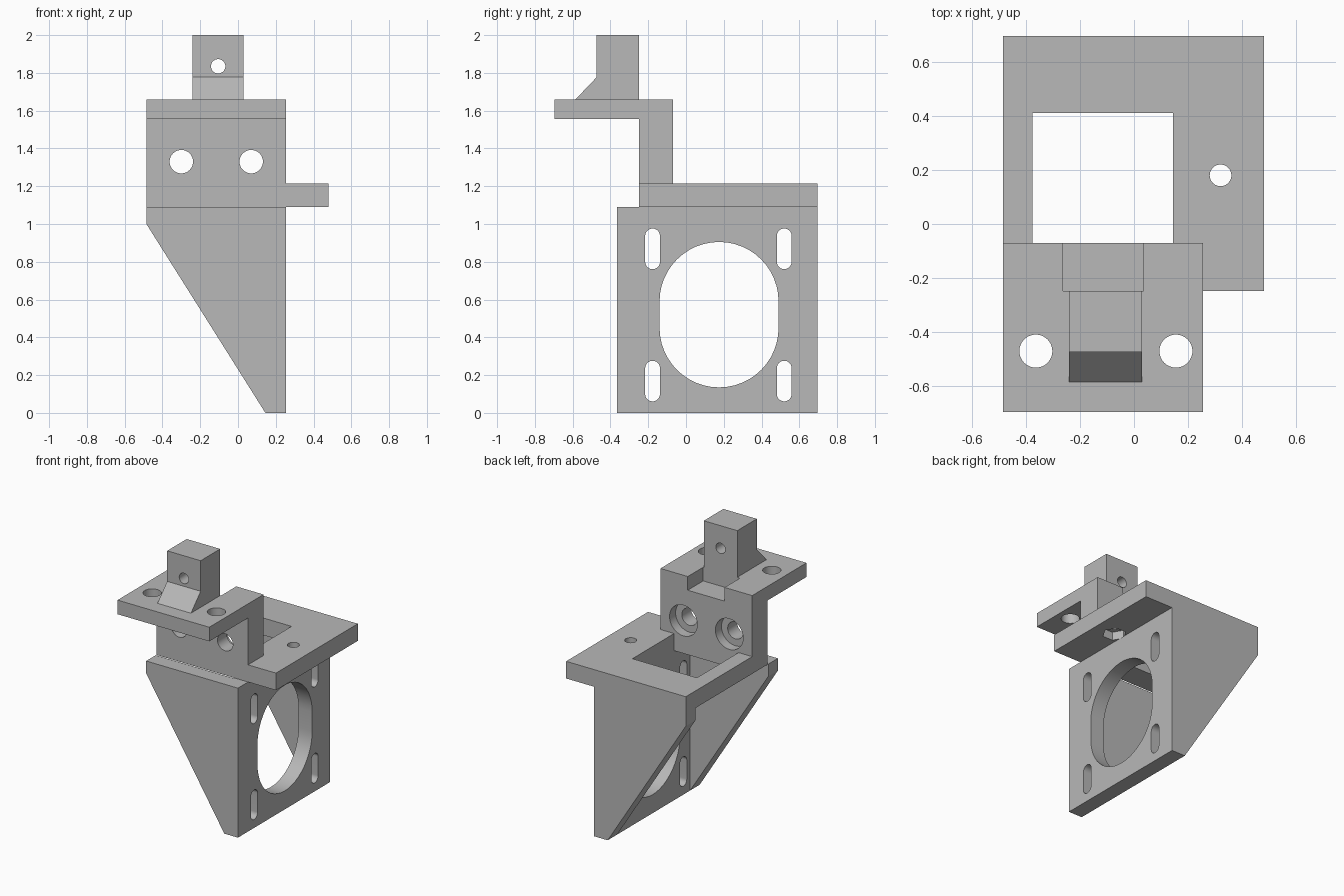
import bpy, bmesh, math
from mathutils import Vector

cube = bpy.data.objects.get("Cube")
if cube:
    bpy.data.objects.remove(cube, do_unlink=True)

# Single plain grey material
grey = bpy.data.materials.new("plain grey")
grey.use_nodes = True
colour = (0.48, 0.48, 0.48, 1)
grey.diffuse_color = colour
grey.node_tree.nodes["Principled BSDF"].inputs["Base Color"].default_value = colour


def prism(name, points, axis, low, high):
    """Extrude a 2D outline along an axis; the outline uses the other two axes in order."""
    def place(p, d):
        co = list(p)
        co.insert("xyz".index(axis), d)
        return Vector(co)
    bm = bmesh.new()
    ends = [[bm.verts.new(place(p, d)) for p in points] for d in (low, high)]
    n = len(points)
    for ring in ends:
        bm.faces.new(ring)
    for i in range(n):
        j = (i + 1) % n
        bm.faces.new((ends[0][i], ends[0][j], ends[1][j], ends[1][i]))
    bmesh.ops.recalc_face_normals(bm, faces=bm.faces)
    mesh = bpy.data.meshes.new(name)
    bm.to_mesh(mesh)
    bm.free()
    mesh.materials.append(grey)
    obj = bpy.data.objects.new(name, mesh)
    bpy.context.collection.objects.link(obj)
    return obj


def rect(a0, a1, b0, b1):
    return [(a0, b0), (a1, b0), (a1, b1), (a0, b1)]


def circle(a, b, r, n=48):
    return [(a + r * math.cos(math.tau * i / n), b + r * math.sin(math.tau * i / n))
            for i in range(n)]


def slot(a, b0, b1, r, n=24):
    """Outline with rounded ends centred on b0 and b1."""
    arc = [math.pi * i / n for i in range(n + 1)]
    top = [(a + r * math.cos(t), b1 + r * math.sin(t)) for t in arc]
    return top + [(a - r * math.cos(t), b0 - r * math.sin(t)) for t in arc]


def cut(obj, *cutters):
    """Subtract each (outline, axis, low, high) from the object."""
    for spec in cutters:
        tool = prism("cutter", *spec)
        tool.hide_render = True
        mod = obj.modifiers.new("cut", "BOOLEAN")
        mod.operation = "DIFFERENCE"
        mod.solver = "EXACT"
        mod.object = tool
        graph = bpy.context.evaluated_depsgraph_get()
        mesh = bpy.data.meshes.new_from_object(obj.evaluated_get(graph))
        obj.modifiers.clear()
        obj.data = mesh
        bpy.data.objects.remove(tool, do_unlink=True)
    bpy.ops.object.select_all(action="DESELECT")
    obj.select_set(True)
    bpy.context.view_layer.objects.active = obj
    bpy.ops.object.shade_smooth_by_angle(angle=math.radians(30))


LEFT, RIGHT = -0.485, 0.255     # bracket width
INNER = 0.145                   # inside face of the motor plate
DECK, DECK_TOP = 1.09, 1.215    # underside and top of the deck

# Upright motor plate with its large opening and four mounting slots
motor_plate = prism("motor_plate", rect(-0.365, 0.695, 0, DECK), "x", INNER, RIGHT)
cut(motor_plate, (slot(0.175, 0.45, 0.59, 0.315), "x", 0.1, 0.3),
    *[(slot(y, z, z + 0.137, 0.039), "x", 0.1, 0.3)
      for y in (-0.177, 0.52) for z in (0.1, 0.8)])

# Triangular side gussets
gusset = [(LEFT, DECK), (LEFT, 1.0), (INNER, 0), (INNER, DECK)]
prism("front_gusset", gusset, "y", -0.365, -0.255)
prism("back_gusset", gusset, "y", 0.585, 0.695)

# Horizontal deck with a window, and a screw hole with a nut pocket beneath
deck = prism("deck", rect(LEFT, 0.48, -0.248, 0.695), "z", DECK, DECK_TOP)
cut(deck, (rect(-0.375, INNER, -0.07, 0.41), "z", 1.0, 1.3),
    (circle(0.32, 0.18, 0.04), "z", 1.0, 1.3),
    (circle(0.32, 0.18, 0.08, 6), "z", 1.0, DECK + 0.06))

# Rear upright with counterbored holes and a notch in its top edge
upright = prism("upright", rect(LEFT, RIGHT, DECK_TOP, 1.66), "y", -0.248, -0.07)
bores = []
for x in (-0.3, 0.07):
    bores += [(circle(x, 1.33, 0.062), "y", -0.4, 0.1),
              (circle(x, 1.33, 0.112), "y", -0.14, 0.1)]
cut(upright, (rect(-0.262, 0.035, 1.56, 1.8), "y", -0.4, 0.1), *bores)

# Forward shelf with two bolt holes
shelf = prism("shelf", rect(LEFT, RIGHT, -0.695, -0.248), "z", 1.557, 1.66)
cut(shelf, *[(circle(x, -0.47, 0.061), "z", 1.4, 1.8) for x in (-0.363, 0.155)])

# Post with a sloped foot and a cross hole
post = prism("post", [(-0.248, 1.66), (-0.248, 2), (-0.473, 2), (-0.473, 1.777),
                      (-0.585, 1.66)], "x", -0.24, 0.03)
cut(post, (circle(-0.105, 1.835, 0.038), "y", -0.8, 0))
